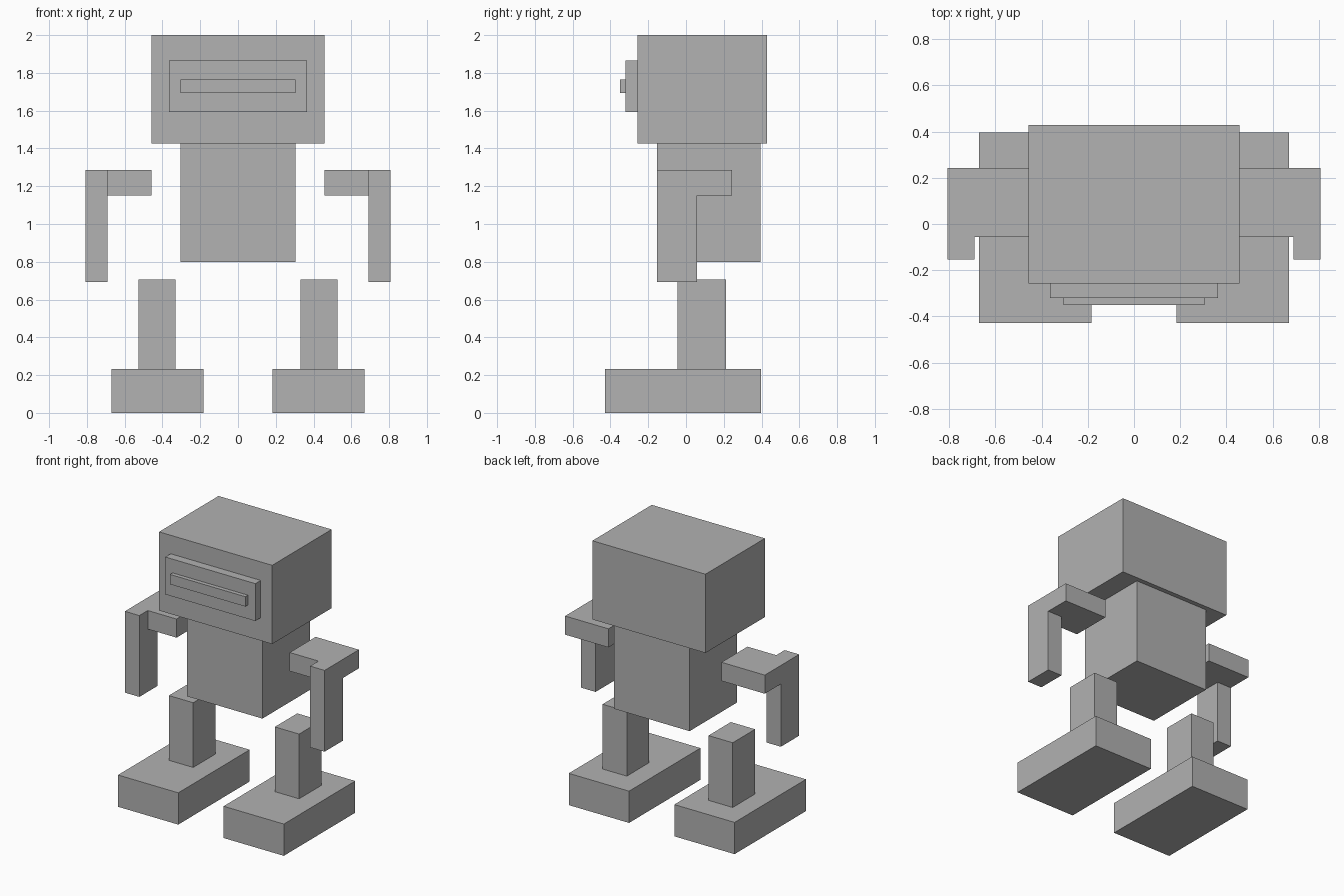
import bpy
import bmesh
from mathutils import Vector

cube = bpy.data.objects.get("Cube")
if cube:
    bpy.data.objects.remove(cube, do_unlink=True)

# Single flat colour for every part
grey = bpy.data.materials.new("plain grey")
grey.use_nodes = True
colour = (0.445, 0.445, 0.445, 1)
grey.diffuse_color = colour
grey.node_tree.nodes["Principled BSDF"].inputs["Base Color"].default_value = colour


def box(name, x, y, z):
    """Axis-aligned box from (min, max) ranges."""
    low, high = (Vector(c) for c in zip(x, y, z))
    mesh = bpy.data.meshes.new(name)
    bm = bmesh.new()
    bmesh.ops.create_cube(bm, size=1)
    for v in bm.verts:
        v.co = v.co * (high - low)
    bm.to_mesh(mesh)
    bm.free()
    mesh.materials.append(grey)
    obj = bpy.data.objects.new(name, mesh)
    obj.location = (low + high) / 2
    bpy.context.collection.objects.link(obj)
    return obj


def centred(name, half, y, z):
    return box(name, (-half, half), y, z)


def sided(name, side, x, y, z):
    """Box on the left (+1) or right (-1), given by its left-hand x range."""
    label = "left_" if side > 0 else "right_"
    return box(label + name, sorted(side * v for v in x), y, z)


# Head, with the raised visor and mouth bar
centred("head", 0.457, (-0.258, 0.428), (1.425, 2))
centred("visor", 0.364, (-0.32, -0.258), (1.592, 1.865))
centred("visor_bar", 0.304, (-0.35, -0.32), (1.693, 1.765))

# Torso
centred("torso", 0.305, (-0.154, 0.394), (0.8, 1.425))

for side in (1, -1):
    # Foot and leg
    sided("foot", side, (0.183, 0.67), (-0.428, 0.396), (0, 0.232))
    sided("leg", side, (0.33, 0.526), (-0.046, 0.212), (0.232, 0.705))

    # Arm: flat shoulder slab joined to a hanging forearm
    arm = sided("arm", side, (0.457, 0.807), (-0.056, 0.243), (1.15, 1.286))
    forearm = sided("forearm_helper", side, (0.69, 0.807), (-0.153, 0.058), (0.692, 1.286))
    forearm.hide_render = True
    forearm.hide_set(True)
    join = arm.modifiers.new("join forearm", 'BOOLEAN')
    join.operation = 'UNION'
    join.solver = 'EXACT'
    join.object = forearm
    # Bake the union so the helper can go
    bpy.context.view_layer.update()
    graph = bpy.context.evaluated_depsgraph_get()
    joined = bpy.data.meshes.new_from_object(arm.evaluated_get(graph))
    arm.modifiers.clear()
    arm.data = joined
    bpy.data.objects.remove(forearm, do_unlink=True)
